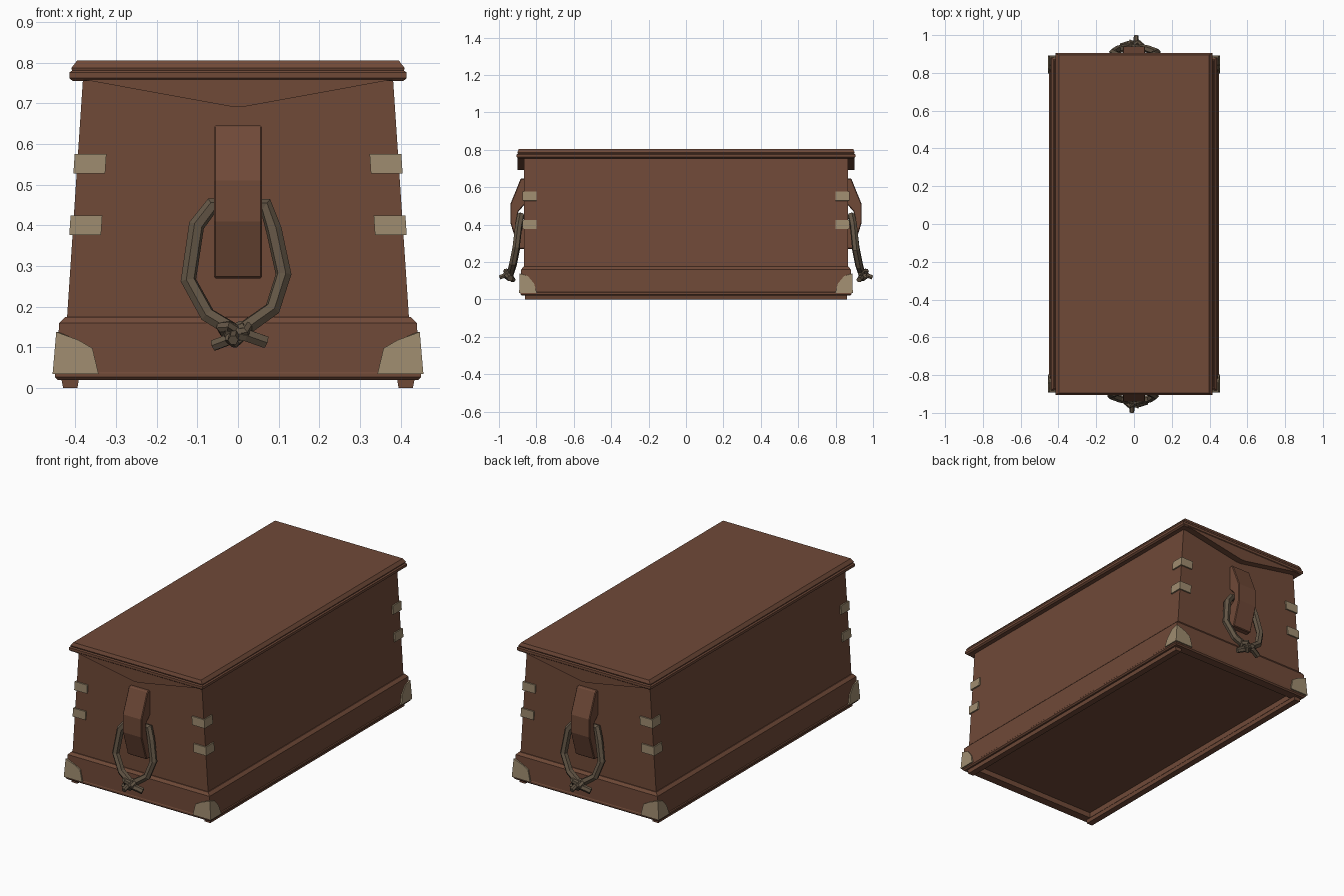
import bpy, bmesh, math

if "Cube" in bpy.data.objects:
    bpy.data.objects.remove(bpy.data.objects["Cube"])


def material(name, rgb):
    m = bpy.data.materials.new(name)
    m.diffuse_color = (*rgb, 1)
    m.use_nodes = True
    m.node_tree.nodes["Principled BSDF"].inputs["Base Color"].default_value = m.diffuse_color
    return m


BROWN = material("brown wood", (0.160, 0.067, 0.039))
TAN = material("tan metal", (0.345, 0.262, 0.160))
ROPE = material("grey brown rope", (0.125, 0.092, 0.060))


def make(name, verts, faces, mat, fix=True):
    me = bpy.data.meshes.new(name)
    me.from_pydata(verts, [], faces)
    if fix:
        bm = bmesh.new()
        bm.from_mesh(me)
        bmesh.ops.recalc_face_normals(bm, faces=bm.faces)
        bm.to_mesh(me)
        bm.free()
    me.materials.append(mat)
    ob = bpy.data.objects.new(name, me)
    bpy.context.collection.objects.link(ob)
    return ob


def loft(name, loops, mat):
    """Stack of centred rectangles (half x, half y, z), capped at both ends."""
    v, f = [], []
    for x, y, z in loops:
        v += [(-x, -y, z), (x, -y, z), (x, y, z), (-x, y, z)]
    for i in range(len(loops) - 1):
        for k in range(4):
            a, b = i * 4 + k, i * 4 + (k + 1) % 4
            f.append((a, b, b + 4, a + 4))
    n = len(v)
    f += [(3, 2, 1, 0), (n - 4, n - 3, n - 2, n - 1)]
    return make(name, v, f, mat)


def prism(name, a_pts, b_pts, mat):
    n = len(a_pts)
    f = [tuple(range(n)), tuple(range(2 * n - 1, n - 1, -1))]
    f += [(i, (i + 1) % n, n + (i + 1) % n, n + i) for i in range(n)]
    return make(name, a_pts + b_pts, f, mat)


def mirror(ob, x, y):
    m = ob.modifiers.new("mirror", 'MIRROR')
    m.use_axis = (x, y, False)
    m.use_mirror_merge = False


def bevel(ob, w):
    b = ob.modifiers.new("bevel", 'BEVEL')
    b.width = w
    b.segments = 1
    b.limit_method = 'ANGLE'


def turned_copy(ob, name):
    """Same part on the back end, turned half way round."""
    c = ob.copy()
    c.name = name
    c.rotation_euler.z = math.pi
    bpy.context.collection.objects.link(c)


# Plinth with recessed underside, tapered body, moulded lid
loft("base_plinth", [
    (0.39, 0.83, 0.05), (0.39, 0.83, 0.02), (0.443, 0.878, 0.02),
    (0.450, 0.885, 0.027), (0.450, 0.885, 0.036), (0.446, 0.883, 0.04),
    (0.440, 0.881, 0.160), (0.425, 0.870, 0.175), (0.40, 0.84, 0.175)], BROWN)
loft("body", [(0.421, 0.865, 0.165), (0.381, 0.865, 0.765)], BROWN)
loft("lid", [
    (0.375, 0.86, 0.755), (0.406, 0.898, 0.755), (0.415, 0.905, 0.762),
    (0.415, 0.905, 0.776), (0.408, 0.899, 0.781), (0.410, 0.901, 0.787),
    (0.396, 0.894, 0.805)], BROWN)

# Runners under the long sides
runner = prism("runner",
               [(x, -0.86, z) for x, z in ((0.395, 0), (0.43, 0), (0.436, 0.03), (0.39, 0.03))],
               [(x, 0.86, z) for x, z in ((0.395, 0), (0.43, 0), (0.436, 0.03), (0.39, 0.03))],
               BROWN)
mirror(runner, True, False)

# Pointed aprons under both ends of the lid
tri = [(-0.388, 0.76), (-0.015, 0.692), (0.015, 0.692), (0.388, 0.76)]
apron = prism("lid_apron", [(x, -0.902, z) for x, z in tri],
              [(x, -0.86, z) for x, z in tri], BROWN)
mirror(apron, False, True)


# Metal straps wrapping the upright corners
def half_width(z):
    return 0.421 - 0.04 * (z - 0.165) / 0.6 + 0.008


for i, (z0, z1) in enumerate([(0.377, 0.425), (0.528, 0.576)]):
    v = []
    for z in (z0, z1):
        h = half_width(z)
        v += [(h - 0.078, 0.873, z), (h, 0.873, z), (h, 0.80, z)]
    strap = make(f"corner_strap_{i + 1}", v, [(1, 0, 3, 4), (2, 1, 4, 5)], TAN, False)
    s = strap.modifiers.new("thickness", 'SOLIDIFY')
    s.thickness = 0.0095
    s.offset = -1
    mirror(strap, True, True)

# Metal shoes on the plinth corners
v = [(0.456, 0.892, 0.035), (0.447, 0.889, 0.138),
     (0.392, 0.889, 0.118), (0.358, 0.889, 0.098), (0.343, 0.892, 0.035),
     (0.447, 0.845, 0.125), (0.450, 0.812, 0.085), (0.456, 0.798, 0.035)]
shoe = make("corner_shoe", v, [(0, 4, 3, 2, 1), (0, 1, 5, 6, 7)], TAN, False)
s = shoe.modifiers.new("thickness", 'SOLIDIFY')
s.thickness = 0.0095
s.offset = -1
mirror(shoe, True, True)

# Wooden handle block with a notch behind it for the rope
side = [(0.86, 0.646), (0.884, 0.646), (0.939, 0.51), (0.939, 0.41), (0.895, 0.27),
        (0.86, 0.27), (0.86, 0.40), (0.897, 0.43), (0.897, 0.47), (0.86, 0.51)]
block = prism("handle_block", [(-0.059, -y, z) for y, z in side],
              [(0.059, -y, z) for y, z in side], BROWN)
bevel(block, 0.004)
turned_copy(block, "handle_block_back")


# Rope loop and knot
def rope(name, pts, r, res=1, cyclic=False):
    cu = bpy.data.curves.new(name, 'CURVE')
    cu.dimensions = '3D'
    cu.bevel_depth = r
    cu.bevel_resolution = res
    cu.use_fill_caps = True
    sp = cu.splines.new('POLY')
    sp.points.add(len(pts) - 1)
    for p, c in zip(sp.points, pts):
        p.co = (*c, 1)
    sp.use_cyclic_u = cyclic
    sp.use_smooth = False
    ob = bpy.data.objects.new(name, cu)
    bpy.context.collection.objects.link(ob)
    cu.materials.append(ROPE)
    bpy.ops.object.select_all(action='DESELECT')
    ob.select_set(True)
    bpy.context.view_layer.objects.active = ob
    bpy.ops.object.convert(target='MESH')
    ob = bpy.context.view_layer.objects.active
    turned_copy(ob, name + "_back")


rope("rope_loop", [
    (0.0, -0.940, 0.135), (-0.075, -0.925, 0.18), (-0.122, -0.908, 0.265),
    (-0.102, -0.895, 0.40), (-0.065, -0.884, 0.448), (0.068, -0.884, 0.448),
    (0.088, -0.895, 0.39), (0.112, -0.908, 0.28), (0.085, -0.925, 0.195),
    (0.0, -0.940, 0.135)], 0.020)

knot = []
for i in range(12):
    t = math.tau * i / 12
    knot.append((-0.008 + 0.015 * (math.sin(t) + 1.5 * math.sin(2 * t)),
                 -0.948 - 0.016 * math.sin(3 * t),
                 0.137 + 0.010 * (math.cos(t) - 1.5 * math.cos(2 * t))))
rope("rope_knot", knot, 0.014, cyclic=True)
rope("rope_tail_right", [(-0.03, -0.95, 0.14), (0.02, -0.955, 0.13), (0.068, -0.94, 0.113)], 0.017)
rope("rope_tail_left", [(0.02, -0.95, 0.15), (-0.02, -0.94, 0.12), (-0.06, -0.925, 0.105)], 0.015)
rope("rope_tail_front", [(0.0, -0.94, 0.125), (-0.01, -0.965, 0.13), (-0.012, -0.996, 0.118)], 0.013)
